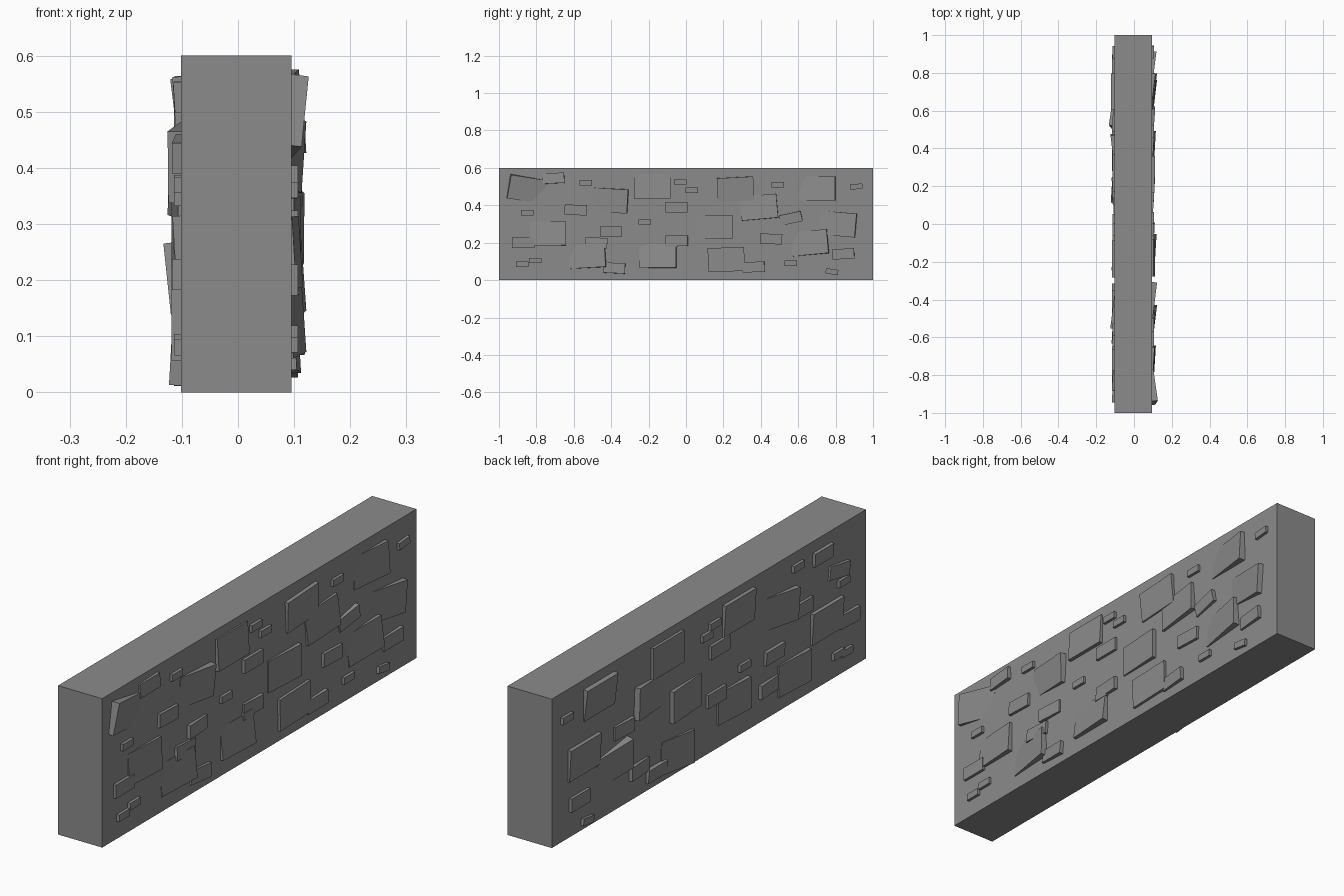
import bpy
import math
from mathutils import Matrix, Vector

default_cube = bpy.data.objects.get("Cube")
if default_cube:
    bpy.data.objects.remove(default_cube, do_unlink=True)

# One plain stone grey for the whole wall
stone_grey = bpy.data.materials.new("stone_grey")
stone_grey.use_nodes = True
grey = (0.26, 0.26, 0.26, 1.0)
stone_grey.diffuse_color = grey
stone_grey.node_tree.nodes["Principled BSDF"].inputs["Base Color"].default_value = grey

WALL_LEFT, WALL_RIGHT, WALL_HEIGHT = 0.095, -0.102, 0.6
DEPTH = 0.06
LEAN = math.radians(3.5)

# Stone sizes: width, height, how far the face stands out of the wall
SIZES = {
    "large": (0.195, 0.128, 0.011),
    "medium": (0.118, 0.055, 0.012),
    "small": (0.067, 0.028, 0.012),
}


def add_box(name, size, matrix):
    bpy.ops.mesh.primitive_cube_add(size=1)
    box = bpy.context.object
    box.name = name
    box.data.transform(matrix @ Matrix.Diagonal((*size, 1)))
    box.data.materials.append(stone_grey)
    return box


def add_stone(name, size_name, side, y, z, lean="", roll=0):
    """Set a block into one face; each lean word lifts that edge outwards."""
    width, height, out = SIZES[size_name]
    wall = WALL_LEFT if side > 0 else WALL_RIGHT
    upward = lean.count("up") - lean.count("down")
    backward = lean.count("back") - lean.count("front")
    turn = (Matrix.Rotation(side * upward * LEAN, 4, "Y")
            @ Matrix.Rotation(-side * backward * LEAN, 4, "Z")
            @ Matrix.Rotation(math.radians(roll), 4, "X"))
    place = Matrix.Translation(Vector((wall + side * out, y, z)))
    inset = Matrix.Translation(Vector((-side * DEPTH / 2, 0, 0)))
    add_box(name, (DEPTH, width, height), place @ turn @ inset)


# Main slab
add_box("wall_slab", (WALL_LEFT - WALL_RIGHT, 2, WALL_HEIGHT),
        Matrix.Translation(((WALL_LEFT + WALL_RIGHT) / 2, 0, WALL_HEIGHT / 2)))

# Stones on the left face
left_large = [
    (-.85, .485, "front front up up", -10), (-.41, .425, "up back back", -3),
    (-.74, .25, "down back"), (-.53, .13, "back back down", 3),
    (-.18, .5, "down"), (-.15, .13, "back down down"),
    (.15, .285, "back"), (.265, .485, "up", 3),
    (.39, .39, "down back", 5), (.215, .11, "", 2),
    (.66, .2, "back back down", 5), (.7, .49, "back back down"),
    (.81, .3, "back back", -5),
]
left_medium = [
    (-.71, .545, "down back", 3), (-.59, .375, "", -2), (-.87, .2),
    (-.4, .26, "front"), (-.48, .2, "down", -3), (-.385, .065, "down back", -3),
    (-.05, .39), (-.05, .21, "back"), (.56, .33, "up back", 12),
    (.455, .22, "", -2), (.36, .07, "back", 3), (.84, .14, "back", 3),
]
left_small = [
    (-.535, .52), (-.85, .36), (-.875, .085), (-.805, .105), (-.22, .31),
    (-.03, .525), (.03, .48), (-.08, .19), (.49, .51), (.56, .09),
    (.91, .5, "", 5), (.78, .045, "", -8),
]

# Stones on the right face
right_large = [
    (.7, .495, "up up"), (.8, .29, "up"), (.61, .19, "up up front front", -8),
    (.375, .375, "back back", 3), (.27, .5), (.15, .28, "back"),
    (.21, .085, "front down", 5), (-.185, .498, "up"), (-.15, .155, "front"),
    (-.45, .41, "front front", 5), (-.535, .12, "front"), (-.745, .25, "up"),
]
right_medium = [
    (.83, .13), (.55, .31, "front"), (.34, .057, "up up"), (.45, .11, "back"),
    (-.06, .405), (-.04, .215), (-.41, .245, "up"), (-.59, .36),
    (-.375, .125, "back"), (-.72, .525, "up"), (-.82, .425, "front", 8),
    (-.885, .21, "front"),
]
right_small = [
    (.91, .49), (.78, .03, "", 8), (.02, .48), (-.03, .51), (-.22, .27),
    (-.56, .54), (-.85, .37), (-.815, .09), (-.87, .08),
]

for side_name, side, groups in (
    ("left", 1, {"large": left_large, "medium": left_medium, "small": left_small}),
    ("right", -1, {"large": right_large, "medium": right_medium, "small": right_small}),
):
    for size_name, stones in groups.items():
        for number, stone in enumerate(stones, start=1):
            add_stone(f"{side_name}_{size_name}_stone_{number}", size_name, side, *stone)
